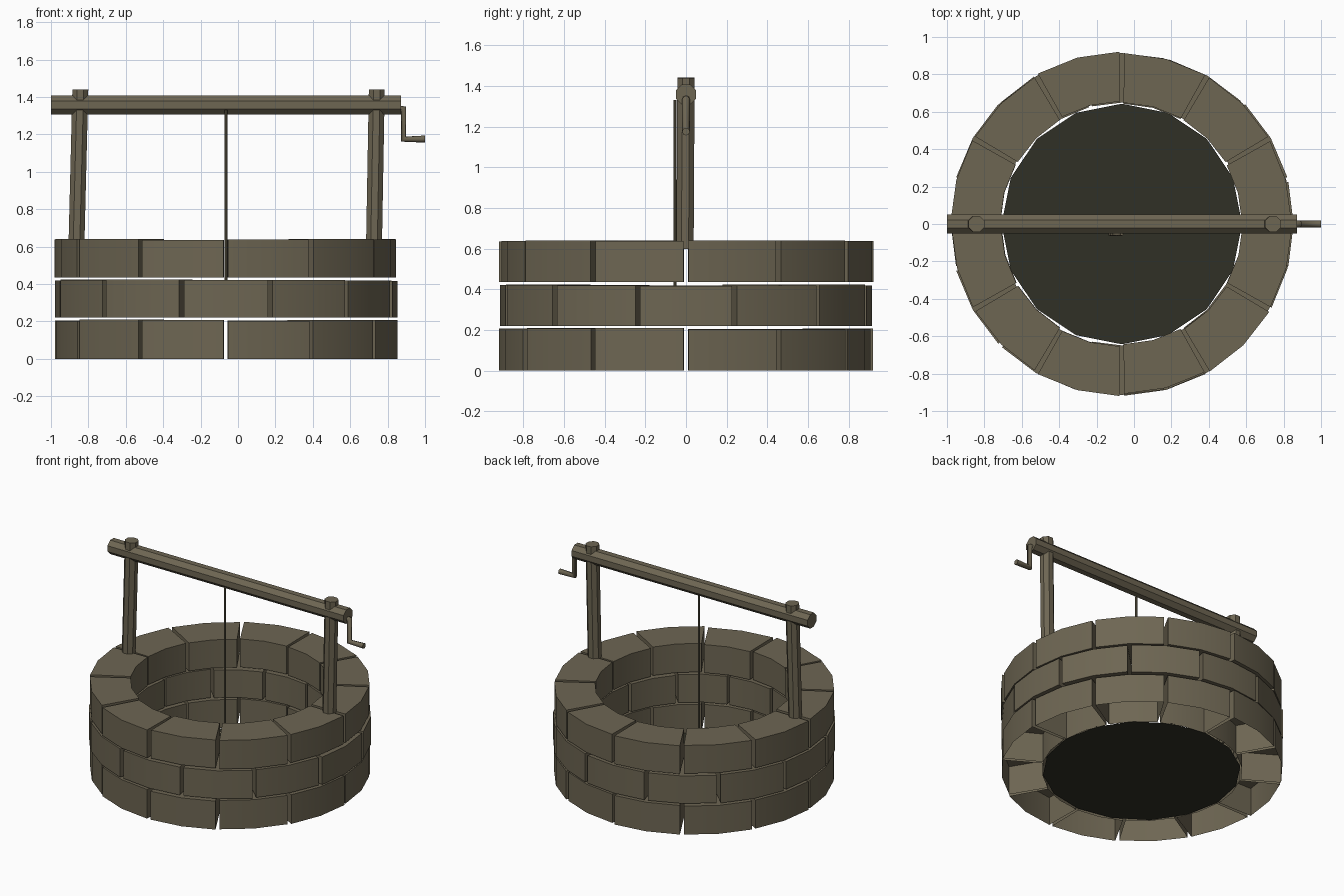
import bpy, bmesh, math, random
from mathutils import Vector

if "Cube" in bpy.data.objects:
    bpy.data.objects.remove(bpy.data.objects["Cube"])

random.seed(4)
CX = -0.065  # centre of the stone ring


def material(name, col):
    m = bpy.data.materials.new(name)
    m.diffuse_color = (*col, 1)
    m.use_nodes = True
    m.node_tree.nodes["Principled BSDF"].inputs["Base Color"].default_value = m.diffuse_color
    return m


BROWN = material("grey_brown", (0.155, 0.133, 0.086))
DARK = material("dark_water", (0.030, 0.030, 0.019))


def add_object(name, bm, mat, smooth=True):
    bmesh.ops.recalc_face_normals(bm, faces=bm.faces)
    me = bpy.data.meshes.new(name)
    bm.to_mesh(me)
    bm.free()
    ob = bpy.data.objects.new(name, me)
    bpy.context.collection.objects.link(ob)
    me.materials.append(mat)
    if smooth:
        bpy.ops.object.select_all(action='DESELECT')
        ob.select_set(True)
        bpy.context.view_layer.objects.active = ob
        bpy.ops.object.shade_smooth_by_angle(angle=math.radians(25))
    return ob


def stone(bm, a0, a1, r0, r1, z0, z1, open_bottom):
    """Curved block of two segments."""
    rings = []
    for a in (a0, (a0 + a1) / 2, a1):
        c, s = math.cos(a), math.sin(a)
        rings.append([bm.verts.new((CX + r * c, r * s, z))
                      for r, z in ((r0, z0), (r1, z0), (r1, z1), (r0, z1))])
    for p, q in zip(rings, rings[1:]):
        for i in range(4):
            if i == 0 and open_bottom:
                continue
            j = (i + 1) % 4
            bm.faces.new((p[i], p[j], q[j], q[i]))
    bm.faces.new(rings[0])
    bm.faces.new(rings[-1])


def course(name, z0, z1, offset, open_bottom=False):
    """Ring of twelve stones with narrow joints."""
    bm = bmesh.new()
    step, gap = math.radians(30), math.radians(0.8)
    for i in range(12):
        a = offset + i * step
        dr = random.uniform(-0.008, 0.006)
        stone(bm, a + gap, a + step - gap, 0.65 + dr, 0.915 + dr, z0,
              z1 + random.uniform(-0.005, 0.003), open_bottom)
    add_object(name, bm, BROWN)


def rod(name, p, q, r, sides, turn=0.0, smooth=False):
    """Cylinder between two points."""
    p, q = Vector(p), Vector(q)
    d = (q - p).normalized()
    u = d.cross(Vector((0, 1, 0))).normalized()
    v = d.cross(u)
    bm = bmesh.new()
    ends = []
    for o in (p, q):
        ends.append([bm.verts.new(o + r * (u * math.cos(t) + v * math.sin(t)))
                     for t in (turn + math.tau * i / sides for i in range(sides))])
    for i in range(sides):
        j = (i + 1) % sides
        bm.faces.new((ends[0][i], ends[0][j], ends[1][j], ends[1][i]))
    bm.faces.new(ends[0])
    bm.faces.new(ends[1])
    return add_object(name, bm, BROWN, smooth)


def tube(name, pts, r):
    """Bent bar along a path."""
    cu = bpy.data.curves.new(name, 'CURVE')
    cu.dimensions = '3D'
    cu.bevel_depth = r
    cu.bevel_resolution = 2
    cu.use_fill_caps = True
    sp = cu.splines.new('POLY')
    sp.points.add(len(pts) - 1)
    for pt, co in zip(sp.points, pts):
        pt.co = (*co, 1)
    ob = bpy.data.objects.new(name, cu)
    cu.materials.append(BROWN)
    bpy.context.collection.objects.link(ob)


# Stone courses, the middle one shifted by half a stone
course("bottom_stones", 0.0, 0.207, 0, open_bottom=True)
course("middle_stones", 0.22, 0.422, math.radians(15))
course("top_stones", 0.435, 0.64, 0)

# Dark floor of the well
bm = bmesh.new()
bmesh.ops.create_circle(bm, cap_ends=True, segments=16, radius=0.643)
for v in bm.verts:
    v.co += Vector((CX, 0, 0.005))
floor = add_object("well_floor", bm, DARK, False)

# Leaning posts and the round beam
rod("left_post", (-0.864, -0.005, 0.6), (-0.843, 0, 1.44), 0.046, 8, math.pi / 8)
rod("right_post", (0.727, -0.005, 0.6), (0.742, 0, 1.44), 0.046, 8, math.pi / 8)
rod("beam", (-1.0, 0, 1.357), (0.872, 0, 1.357), 0.054, 8, math.pi / 8)

# Crank handle
tube("crank", [(0.86, 0, 1.335), (0.885, 0, 1.335), (0.885, 0, 1.175), (1.0, 0, 1.175)], 0.019)

# Rope and its hook
rod("rope", (CX, -0.054, 1.33), (CX, -0.054, 0.3), 0.008, 8, 0, True)
tube("hook", [(CX - 0.032 + 0.032 * math.cos(t), -0.054, 0.31 - 0.032 * math.sin(t))
              for t in (math.pi * i / 8 for i in range(11))], 0.009)
